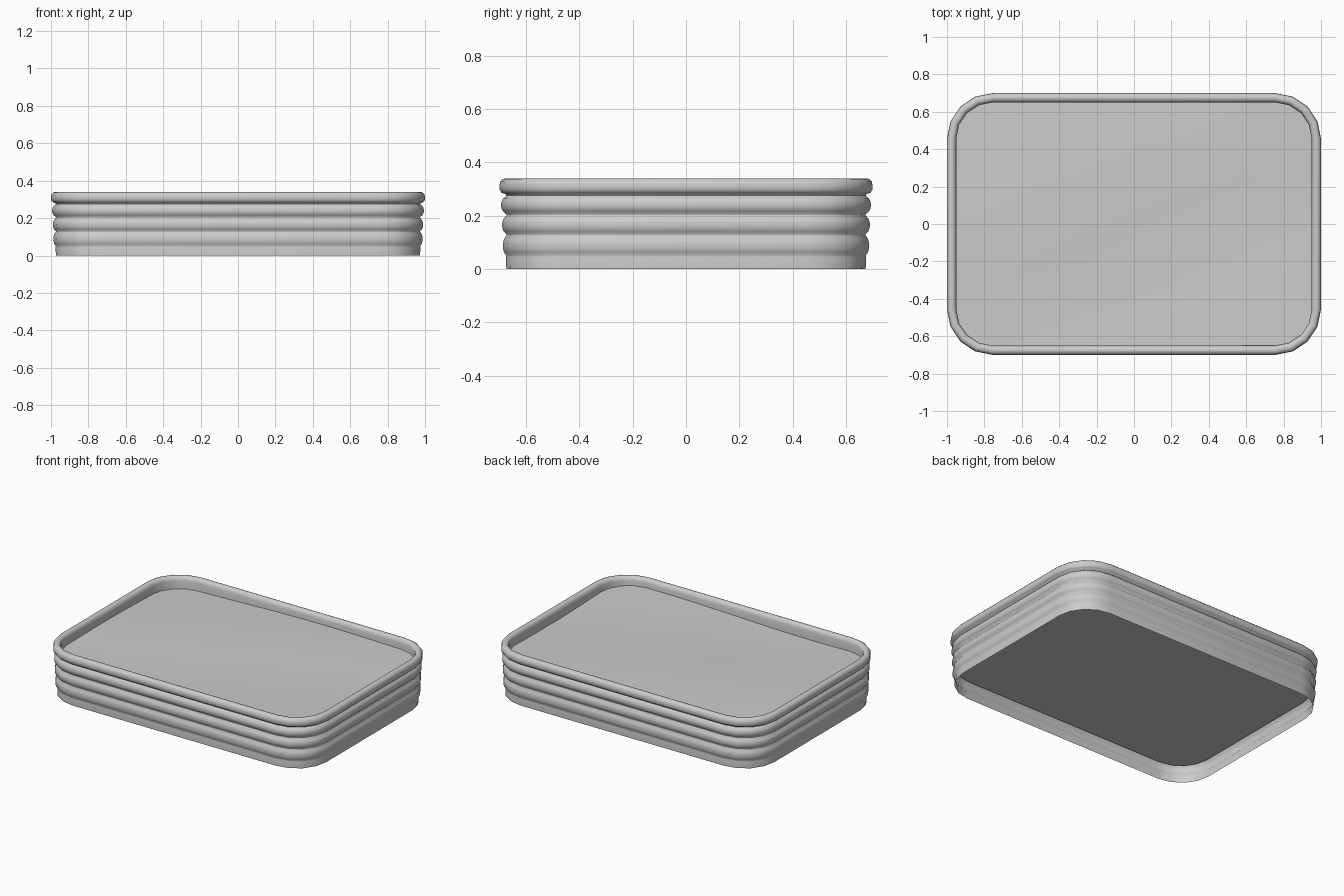
import bpy, bmesh, math

cube = bpy.data.objects.get("Cube")
if cube:
    bpy.data.objects.remove(cube)

HALF_X, HALF_Y, RADIUS = 1.0, 0.7, 0.245

grey = bpy.data.materials.new("plain_grey")
grey.use_nodes = True
colour = (0.6, 0.6, 0.6, 1)
grey.diffuse_color = colour
grey.node_tree.nodes["Principled BSDF"].inputs["Base Color"].default_value = colour


def outline(inset, splits=1):
    """Rounded rectangle, four segments per corner, straights cut into splits."""
    points = []
    for quarter, (sx, sy) in enumerate([(1, 1), (-1, 1), (-1, -1), (1, -1)]):
        for step in range(5):
            a = math.radians(90 * quarter + 22.5 * step)
            r = RADIUS - inset
            points.append((sx * (HALF_X - RADIUS) + r * math.cos(a),
                           sy * (HALF_Y - RADIUS) + r * math.sin(a)))
    result = []
    for i, p in enumerate(points):
        q = points[(i + 1) % len(points)]
        n = splits if i % 5 == 4 else 1
        result += [(p[0] + (q[0] - p[0]) * k / n, p[1] + (q[1] - p[1]) * k / n)
                   for k in range(n)]
    return result


def bridge(bm, lower, upper):
    n = len(lower)
    for i in range(n):
        j = (i + 1) % n
        bm.faces.new((lower[i], lower[j], upper[j], upper[i]))


def finish(bm, name, angle):
    mesh = bpy.data.meshes.new(name)
    bm.to_mesh(mesh)
    bm.free()
    obj = bpy.data.objects.new(name, mesh)
    bpy.context.collection.objects.link(obj)
    mesh.materials.append(grey)
    bpy.ops.object.select_all(action="DESELECT")
    obj.select_set(True)
    bpy.context.view_layer.objects.active = obj
    bpy.ops.object.shade_smooth_by_angle(angle=math.radians(angle))
    return obj


# Corrugated wall: plain foot, three ribs, rolled rim and inner lip
profile = [(0.026, 0), (0.025, 0.045)]
for bottom, top, crest in [(0.05, 0.125, 0.013), (0.13, 0.2, 0.010), (0.205, 0.275, 0.006)]:
    for k in range(7):
        t = k / 6
        bulge = math.sin(math.pi * t) ** 0.6 if 0 < t < 1 else 0
        profile.append((0.026 + (crest - 0.026) * bulge, bottom + (top - bottom) * t))
profile += [(0.024, 0.28), (0.008, 0.286), (0.001, 0.297), (0, 0.312), (0.003, 0.327),
            (0.012, 0.337), (0.025, 0.34), (0.038, 0.337), (0.046, 0.327),
            (0.05, 0.312), (0.05, 0.24)]
bm = bmesh.new()
rings = [[bm.verts.new((x, y, z)) for x, y in outline(inset)] for inset, z in profile]
for lower, upper in zip(rings, rings[1:]):
    bridge(bm, lower, upper)
finish(bm, "corrugated_wall", 50)


# Soil: gently uneven top, straight skirt and flat underside
def soil_height(x, y):
    return (0.272 + 0.008 * math.sin(3.1 * x + 1.2 * y + 0.6)
            + 0.006 * math.sin(4.3 * y - 1.7 * x))


bm = bmesh.new()
edge = outline(0.04, 8)
base = [bm.verts.new((x, y, 0.11)) for x, y in edge]
bm.faces.new(reversed(base))
previous = base
for step in range(10):
    s = 1 - step / 10
    ring = [bm.verts.new((x * s, y * s, soil_height(x * s, y * s))) for x, y in edge]
    bridge(bm, previous, ring)
    previous = ring
centre = bm.verts.new((0, 0, soil_height(0, 0)))
for i in range(len(previous)):
    bm.faces.new((previous[i], previous[(i + 1) % len(previous)], centre))
finish(bm, "soil_fill", 40)
